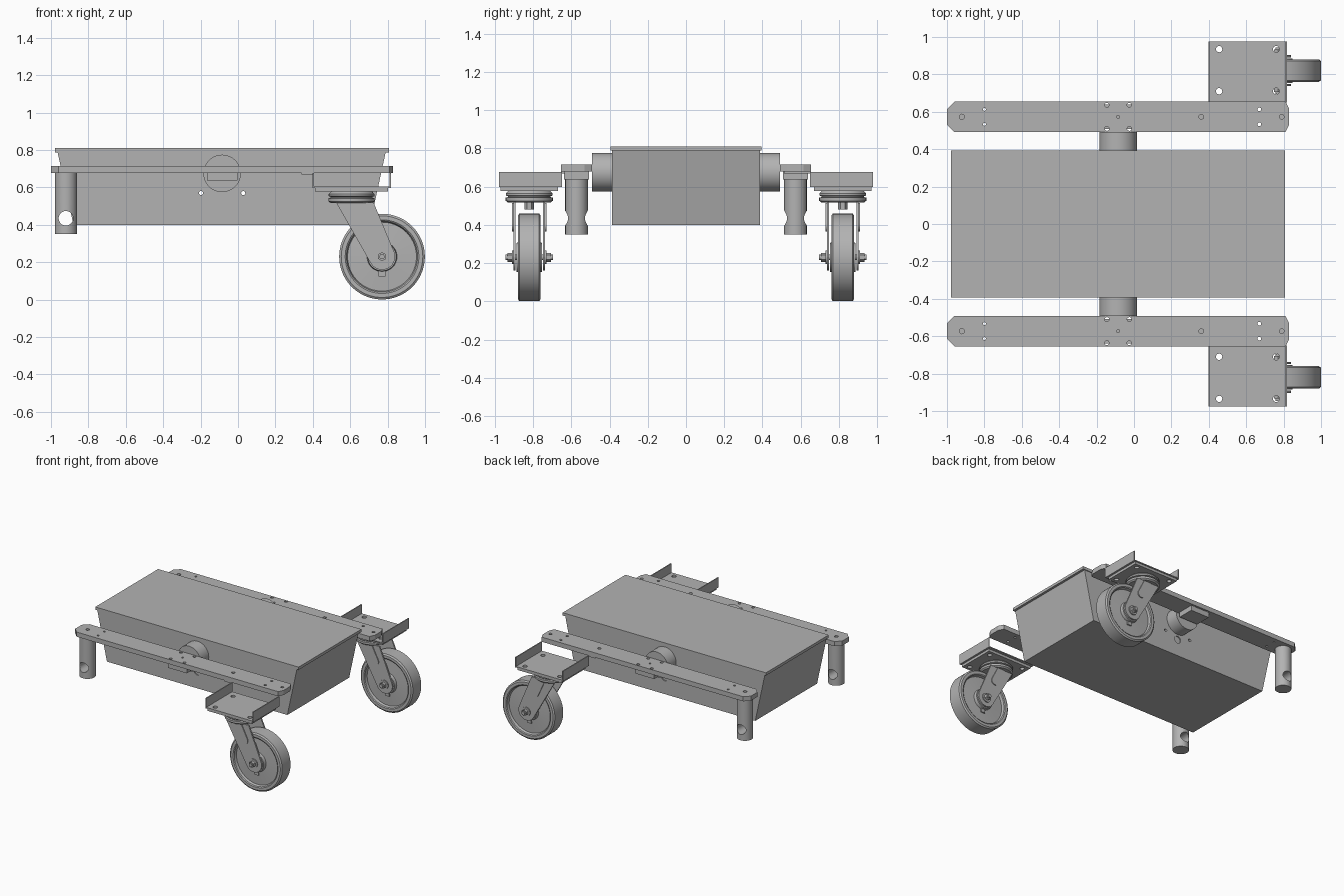
import bpy, bmesh, math
from mathutils import Matrix, Vector

old = bpy.data.objects.get("Cube")
if old:
    bpy.data.objects.remove(old, do_unlink=True)

metal = bpy.data.materials.new("plain_grey_metal")
metal.use_nodes = True
GREY = (0.45, 0.45, 0.45, 1)
metal.diffuse_color = GREY
metal.node_tree.nodes["Principled BSDF"].inputs["Base Color"].default_value = GREY


def finish(name, bm):
    bmesh.ops.recalc_face_normals(bm, faces=bm.faces)
    mesh = bpy.data.meshes.new(name)
    bm.to_mesh(mesh)
    bm.free()
    mesh.materials.append(metal)
    obj = bpy.data.objects.new(name, mesh)
    bpy.context.collection.objects.link(obj)
    return obj


def activate(obj):
    bpy.ops.object.select_all(action='DESELECT')
    obj.select_set(True)
    bpy.context.view_layer.objects.active = obj


def smooth(obj):
    activate(obj)
    bpy.ops.object.shade_smooth_by_angle(angle=math.radians(30))
    return obj


def prism(name, points, axis, a, b):
    """Extrude a 2D outline along y (points are x,z) or z (points are x,y)."""
    bm = bmesh.new()
    place = (lambda p, q: (p[0], q, p[1])) if axis == 'y' else (lambda p, q: (p[0], p[1], q))
    face = bm.faces.new([bm.verts.new(place(p, a)) for p in points])
    geom = bmesh.ops.extrude_face_region(bm, geom=[face])["geom"]
    move = Vector((0, b - a, 0) if axis == 'y' else (0, 0, b - a))
    bmesh.ops.translate(bm, vec=move, verts=[g for g in geom if isinstance(g, bmesh.types.BMVert)])
    return finish(name, bm)


def box(name, x0, x1, y0, y1, z0, z1):
    return prism(name, [(x0, y0), (x1, y0), (x1, y1), (x0, y1)], 'z', z0, z1)


def cylinders(name, axis, items, sides=32):
    """Several cylinders in one mesh; each item is (x, y, z, radius, length)."""
    bm = bmesh.new()
    turn = Matrix.Rotation(math.pi / 2, 4, 'X') if axis == 'y' else Matrix()
    for x, y, z, r, length in items:
        bmesh.ops.create_cone(bm, cap_ends=True, segments=sides, radius1=r, radius2=r,
                              depth=length, matrix=Matrix.Translation((x, y, z)) @ turn)
    return finish(name, bm)


def cut(obj, cutter):
    cutter.hide_render = True
    mod = obj.modifiers.new("holes", 'BOOLEAN')
    mod.operation = 'DIFFERENCE'
    mod.solver = 'EXACT'
    mod.object = cutter
    activate(obj)
    bpy.ops.object.modifier_apply(modifier=mod.name)
    bpy.data.objects.remove(cutter, do_unlink=True)
    return obj


def lathe(name, profile, center, axis='y', steps=64):
    """Turn a closed (radius, offset) outline around an axis."""
    bm = bmesh.new()
    rings = []
    for i in range(steps):
        t = 2 * math.pi * i / steps
        ring = []
        for r, h in profile:
            c, s = r * math.cos(t), r * math.sin(t)
            v = Vector((c, h, s) if axis == 'y' else (c, s, h))
            ring.append(bm.verts.new(v + Vector(center)))
        rings.append(ring)
    n = len(profile)
    for i in range(steps):
        a, b = rings[i], rings[(i + 1) % steps]
        for j in range(n):
            k = (j + 1) % n
            bm.faces.new((a[j], a[k], b[k], b[j]))
    return smooth(finish(name, bm))


def arc(cx, cz, r, start, end, n=14):
    angles = [math.radians(start + (end - start) * i / n) for i in range(n + 1)]
    return [(cx + r * math.cos(a), cz + r * math.sin(a)) for a in angles]


# Tapered body with bolt holes below the pivots, and its lid
PIVOT_X = -0.085
body = prism("body", [(-0.88, 0.4), (0.705, 0.4), (0.79, 0.79), (-0.965, 0.79)], 'y', -0.388, 0.388)
cut(body, cylinders("bolt_holes", 'y', [(PIVOT_X + d, 0, 0.57, 0.011, 1) for d in (-0.113, 0.113)], 16))
cut(body, cylinders("port_holes", 'y', [(PIVOT_X, s * 0.39, 0.533, 0.028, 0.02) for s in (-1, 1)]))
box("lid", -0.978, 0.808, -0.394, 0.394, 0.788, 0.81)

# Half-width of the rail and the lines the side parts sit on
RAIL_Y, RAIL_HALF = 0.573, 0.081
CASTER_Y, SWIVEL_X = 0.82, 0.607
AXLE_X, AXLE_Z, WHEEL_R = 0.77, 0.23, 0.229

for s, side in ((1, "back"), (-1, "front")):
    y = s * RAIL_Y
    # Rail with clipped corners and drilled holes
    h, c = RAIL_HALF, 0.04
    outline = [(-1, y - h + c), (-1 + c, y - h), (0.83 - c / 2, y - h), (0.83, y - h + c),
               (0.83, y + h - c), (0.83 - c / 2, y + h), (-1 + c, y + h), (-1, y + h - c)]
    rail = prism(side + "_rail", outline, 'z', 0.678, 0.715)
    through = [(-0.8, d, 0.008) for d in (-0.04, 0.04)]
    through += [(PIVOT_X + e, d, 0.012) for e in (-0.06, 0.06) for d in (-0.063, 0.063)]
    through += [(0.67, d, 0.01) for d in (-0.04, 0.04)]
    blind = [(-0.92, 0, 0.014), (PIVOT_X, 0, 0.008), (0.36, 0, 0.013), (0.79, 0, 0.012)]
    cut(rail, cylinders("rail_holes", 'z', [(x, y + d, 0.7, r, 0.2) for x, d, r in through], 16))
    cut(rail, cylinders("rail_bores", 'z', [(x, y + d, 0.715, r, 0.03) for x, d, r in blind], 16))
    box(side + "_rail_pad", 0.34, 0.4, y - 0.06, y + 0.08 * s, 0.67, 0.679)

    # Pivot drum and the block under the rail
    smooth(cylinders(side + "_pivot", 'y', [(PIVOT_X, s * 0.437, 0.675, 0.1, 0.11)], 48))
    box(side + "_pivot_block", PIVOT_X - 0.082, PIVOT_X + 0.082, y - 0.065, y + 0.065, 0.637, 0.679)

    # Round leg with a cross hole
    leg = cylinders(side + "_leg", 'z', [(-0.92, y, 0.515, 0.059, 0.33)], 40)
    smooth(cut(leg, cylinders("leg_hole", 'y', [(-0.92, y, 0.435, 0.039, 0.3)])))

    # Open channel that carries the caster, and the caster plate below
    x0, x1, t = 0.397, 0.818, 0.008
    section = [(x0, 0.597), (x1, 0.597), (x1, 0.677), (x1 - t, 0.677),
               (x1 - t, 0.605), (x0 + t, 0.605), (x0 + t, 0.677), (x0, 0.677)]
    channel = prism(side + "_channel", section, 'y', s * 0.65, s * 0.977)
    plate = box(side + "_caster_plate", 0.412, 0.802, s * 0.67, s * 0.97, 0.577, 0.597)
    bolts = [(x, s * d, 0.6, 0.017, 0.1) for x in (0.455, 0.76) for d in (0.71, 0.935)]
    for part in (channel, plate):
        cut(part, cylinders("mount_holes", 'z', bolts, 20))

    # Swivel bearing with a groove, and the kingpin nut
    cy = s * CASTER_Y
    race = [(0.02, 0.578), (0.11, 0.578), (0.122, 0.565), (0.122, 0.553), (0.112, 0.55),
            (0.112, 0.545), (0.123, 0.542), (0.123, 0.526), (0.112, 0.517), (0.02, 0.517)]
    lathe(side + "_swivel", race, (SWIVEL_X, cy, 0), 'z', 48)
    cylinders(side + "_kingpin_nut", 'z', [(SWIVEL_X, cy, 0.5, 0.025, 0.04)], 6)

    # Two fork arms raking back to the axle, each with a raised rib
    arm = [(0.525, 0.519)] + arc(AXLE_X, AXLE_Z, 0.07, 207, 387) + [(0.725, 0.519)]
    rib = [(0.605, 0.515)] + arc(0.692, 0.395, 0.03, 205, 385) + [(0.665, 0.515)]
    for d, end in ((-1, "near"), (1, "far")):
        prism(f"{side}_fork_arm_{end}", arm, 'y', cy + d * 0.071, cy + d * 0.083)
        prism(f"{side}_fork_rib_{end}", rib, 'y', cy + d * 0.08, cy + d * 0.09)

    # Wheel with a recessed web, tyre lip and hub
    half = [(0.018, 0.066), (0.076, 0.066), (0.08, 0.042), (0.184, 0.036),
            (0.19, 0.055), (0.197, 0.06), (0.218, 0.06), (WHEEL_R, 0.052)]
    wheel = half + [(r, -o) for r, o in reversed(half)]
    lathe(side + "_wheel", wheel, (AXLE_X, cy, AXLE_Z), 'y', 72)

    # Axle with washers, hex nuts and grease fitting
    smooth(cylinders(side + "_axle", 'y', [(AXLE_X, cy, AXLE_Z, 0.014, 0.25)], 20))
    smooth(cylinders(side + "_washers", 'y', [(AXLE_X, cy + d * 0.087, AXLE_Z, 0.036, 0.008) for d in (-1, 1)]))
    cylinders(side + "_axle_nuts", 'y', [(AXLE_X, cy + d * 0.102, AXLE_Z, 0.024, 0.024) for d in (-1, 1)], 6)
    box(side + "_grease_fitting", AXLE_X - 0.018, AXLE_X + 0.018, cy - 0.05, cy + 0.05, 0.125, 0.155)
